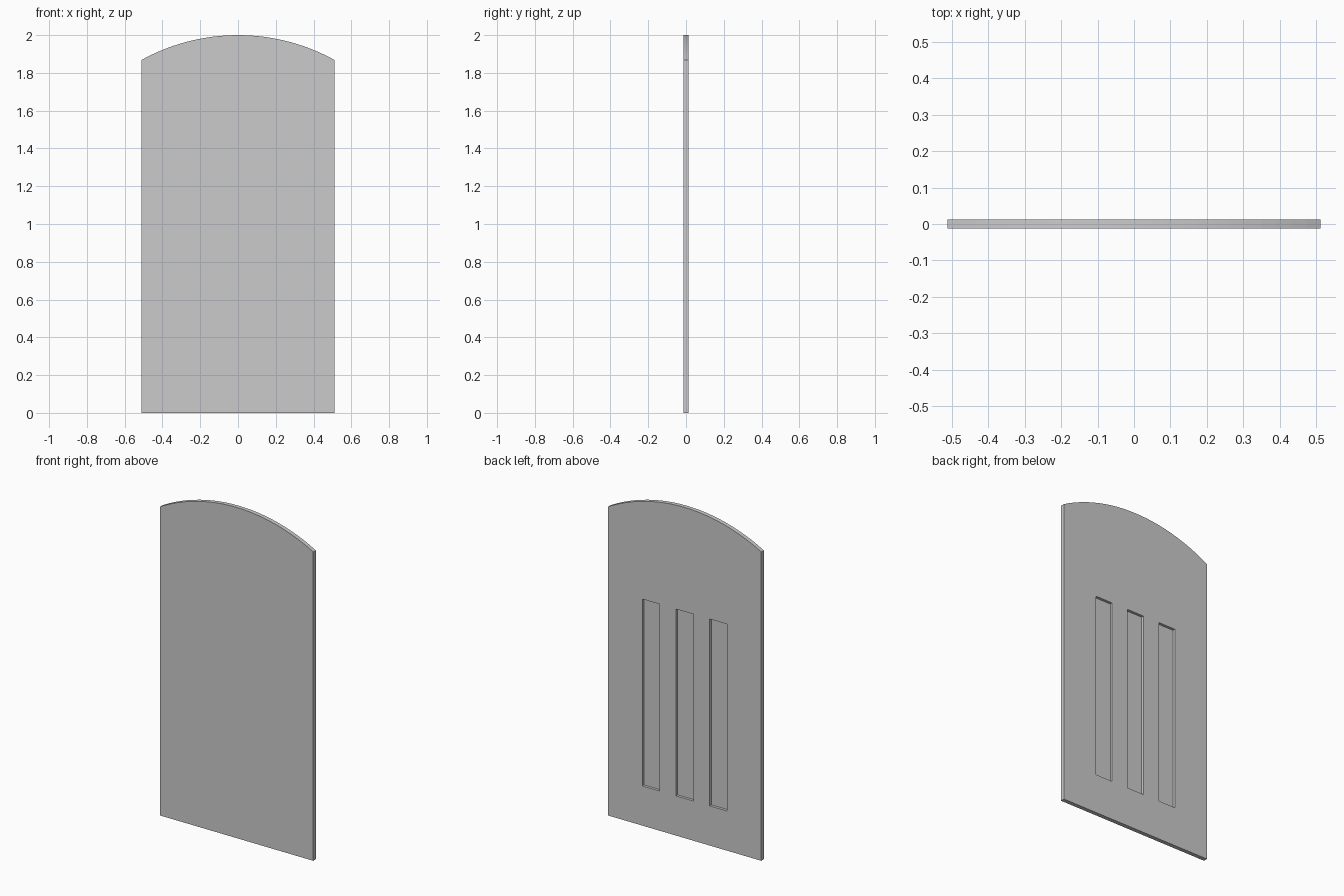
import bpy, bmesh, math
from mathutils import Matrix

if "Cube" in bpy.data.objects:
    bpy.data.objects.remove(bpy.data.objects["Cube"])

HALF_W, SIDE_H, TOP_H = 0.512, 1.868, 2.0
THICK, DEPTH = 0.025, 0.016
ARC_STEPS = 24


def make_object(name, bm):
    bmesh.ops.recalc_face_normals(bm, faces=bm.faces)
    mesh = bpy.data.meshes.new(name)
    bm.to_mesh(mesh)
    bm.free()
    obj = bpy.data.objects.new(name, mesh)
    bpy.context.collection.objects.link(obj)
    return obj


# Door slab: arched outline extruded through the thickness
rise = TOP_H - SIDE_H
radius = (HALF_W ** 2 + rise ** 2) / (2 * rise)
sweep = math.asin(HALF_W / radius)
outline = [(-HALF_W, 0), (HALF_W, 0)]
for i in range(ARC_STEPS + 1):
    a = sweep * (1 - 2 * i / ARC_STEPS)
    outline.append((radius * math.sin(a), TOP_H - radius + radius * math.cos(a)))

bm = bmesh.new()
face = bm.faces.new([bm.verts.new((x, -THICK / 2, z)) for x, z in outline])
ext = bmesh.ops.extrude_face_region(bm, geom=[face], use_keep_orig=True)
bmesh.ops.translate(bm, vec=(0, THICK, 0),
                    verts=[v for v in ext["geom"] if isinstance(v, bmesh.types.BMVert)])
door = make_object("door_panel", bm)

# Cutter: three tall slots sunk into the back face
SLOT_W, SLOT_BOTTOM, SLOT_TOP, SPACING = 0.116, 0.24, 1.37, 0.225
bm = bmesh.new()
for i in (-1, 0, 1):
    place = Matrix.Translation((i * SPACING, THICK / 2, (SLOT_BOTTOM + SLOT_TOP) / 2))
    size = Matrix.Diagonal((SLOT_W, 2 * DEPTH, SLOT_TOP - SLOT_BOTTOM, 1))
    bmesh.ops.create_cube(bm, size=1, matrix=place @ size)
cutter = make_object("slot_cutter", bm)
cutter.hide_render = True

mod = door.modifiers.new("slots", "BOOLEAN")
mod.operation = "DIFFERENCE"
mod.solver = "EXACT"
mod.object = cutter
bpy.context.view_layer.objects.active = door
door.select_set(True)
bpy.ops.object.modifier_apply(modifier=mod.name)
bpy.data.objects.remove(cutter)
